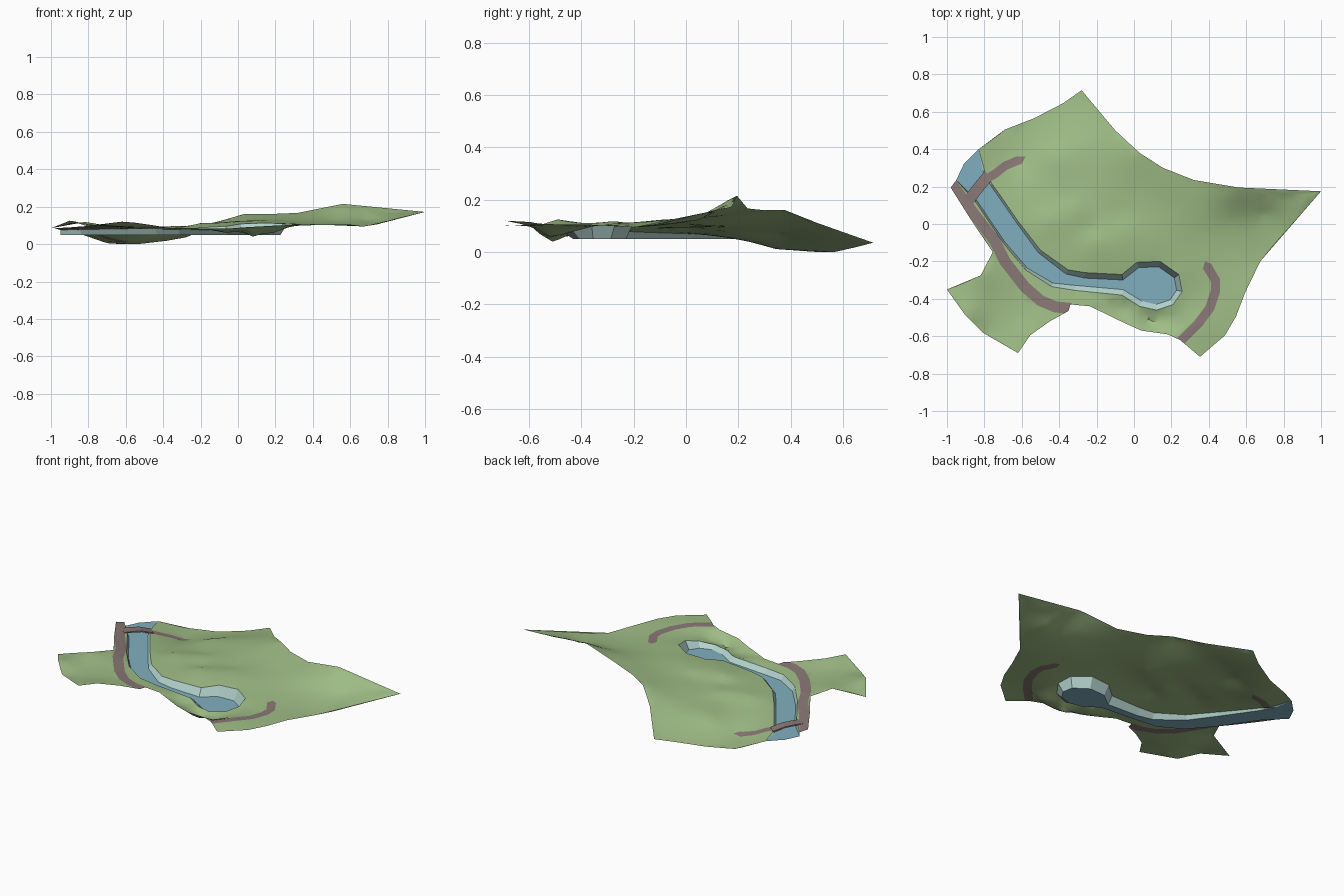
import bpy, bmesh, math
from mathutils import Vector
from mathutils.geometry import delaunay_2d_cdt

if "Cube" in bpy.data.objects:
    bpy.data.objects.remove(bpy.data.objects["Cube"])

WATER_Z = 0.05

def material(name, rgb):
    m = bpy.data.materials.new(name)
    m.diffuse_color = (*rgb, 1)
    m.use_nodes = True
    m.node_tree.nodes["Principled BSDF"].inputs["Base Color"].default_value = m.diffuse_color
    return m

grass = material("grass green", (0.35, 0.51, 0.24))
path = material("path brown", (0.25, 0.187, 0.177))
water = material("water blue", (0.22, 0.43, 0.52))
bank = material("bank pale aqua", (0.45, 0.65, 0.615))

# Outer edge of the land, clockwise from the channel mouth (x, y, z)
OUTER = [(-.83, .40, .05), (-.69, .505, .004), (-.535, .565, 0), (-.38, .645, .018), (-.28, .715, .036),
         (-.10, .50, .112), (.03, .38, .16), (.155, .30, .16), (.32, .235, .167), (.56, .195, .215),
         (1, .175, .172), (.675, -.20, .095), (.595, -.365, .105), (.545, -.495, .105), (.487, -.595, .103),
         (.353, -.71, .10), (.246, -.62, .10), (.18, -.59, .098), (.04, -.57, .09), (-.05, -.53, .083),
         (-.235, -.44, .085), (-.34, -.43, .085), (-.35, -.465, .085), (-.45, -.52, .10), (-.555, -.595, .115),
         (-.62, -.69, .12), (-.81, -.58, .097), (-.90, -.49, .125), (-1, -.35, .085), (-.82, -.275, .118),
         (-.755, -.15, .10), (-.87, .02, .092), (-.98, .195, .085)]
# Rim of the channel and pool, from the west bank round to the east bank
RIM = [(-.95, .235, .075), (-.845, .115, .078), (-.70, -.10, .08), (-.58, -.245, .08), (-.44, -.335, .08),
       (-.315, -.355, .078), (-.065, -.38, .075), (.03, -.44, .07), (.12, -.46, .07), (.21, -.43, .08),
       (.257, -.36, .098), (.24, -.27, .11), (.14, -.20, .113), (.015, -.205, .108), (-.065, -.27, .095),
       (-.26, -.26, .085), (-.353, -.245, .08), (-.50, -.14, .075), (-.62, .015, .07), (-.76, .215, .06),
       (-.80, .29, .055)]
# Spot heights inside: terraces, hollows and ridges
SPOTS = [(.08, -.51, .04), (-.06, -.46, .06), (.19, -.52, .06), (.31, -.54, .108),
         (-.75, -.40, .10), (-.62, -.50, .095), (-.62, .34, .013), (-.68, .40, .012),
         (-.42, .36, .068), (-.46, .43, .033), (-.28, .42, .082), (-.30, .50, .06),
         (-.20, -.09, .112), (-.24, -.03, .092), (-.04, -.02, .12), (-.08, .04, .104),
         (-.45, .03, .092), (-.50, .09, .07), (-.32, .08, .098), (-.36, .14, .08),
         (-.28, .26, .088), (-.10, .25, .115), (.20, .10, .135), (.10, -.08, .125), (.35, -.08, .115),
         (.72, .125, .168), (.70, .06, .128), (.50, .09, .155), (.52, .02, .125),
         (.42, -.33, .102), (.34, -.35, .10)]
ROADS = [[(-.975, .215), (-.86, .06), (-.745, -.09), (-.69, -.20), (-.585, -.335), (-.50, -.41), (-.42, -.443), (-.335, -.452)],
         [(-.80, .235), (-.74, .27), (-.69, .31), (-.62, .34)],
         [(.39, -.225), (.435, -.30), (.435, -.36), (.405, -.45), (.345, -.53), (.25, -.625)]]
HALF = [.03, .023, .025]

# Height field: exact radial interpolation through the known points
known = OUTER + RIM + SPOTS
def solve(a, b):
    n = len(b)
    for i in range(n):
        p = max(range(i, n), key=lambda r: abs(a[r][i]))
        a[i], a[p], b[i], b[p] = a[p], a[i], b[p], b[i]
        for r in range(i + 1, n):
            f = a[r][i] / a[i][i]
            for c in range(i, n):
                a[r][c] -= f * a[i][c]
            b[r] -= f * b[i]
    x = [0] * n
    for i in reversed(range(n)):
        x[i] = (b[i] - sum(a[i][c] * x[c] for c in range(i + 1, n))) / a[i][i]
    return x

def kernel(p, q):
    return math.hypot(p[0] - q[0], p[1] - q[1], .02)

weights = solve([[kernel(p, q) for q in known] for p in known], [p[2] - .09 for p in known])
def height(x, y):
    return max(0, .09 + sum(w * kernel(p, (x, y)) for w, p in zip(weights, known)))

def inside(x, y, poly):
    hit = False
    for a, b in zip(poly, poly[1:] + poly[:1]):
        if (a[1] > y) != (b[1] > y) and x < a[0] + (y - a[1]) * (b[0] - a[0]) / (b[1] - a[1]):
            hit = not hit
    return hit

def offset(line, dist):
    """Shift an open line to its left by dist(point)."""
    pts = [Vector(p[:2]) for p in line]
    out = []
    for i, p in enumerate(pts):
        t = (pts[min(i + 1, len(pts) - 1)] - pts[max(i - 1, 0)]).normalized()
        out.append(p + Vector((-t.y, t.x)) * dist(p))
    return out

def strip(line, half):
    return offset(line, lambda p: half), offset(line, lambda p: -half)

def on_road(x, y):
    q = Vector((x, y))
    for line, half in zip(ROADS, HALF):
        for a, b in zip(line, line[1:]):
            a, b = Vector(a), Vector(b)
            t = min(1, max(0, (q - a).dot(b - a) / (b - a).length_squared))
            if (q - a.lerp(b, t)).length < half:
                return True
    return False

def make(name, verts, faces, mats):
    me = bpy.data.meshes.new(name)
    me.from_pydata(verts, [], faces)
    for m in mats:
        me.materials.append(m)
    ob = bpy.data.objects.new(name, me)
    bpy.context.collection.objects.link(ob)
    return ob

# Land: triangulated outline with the path edges cut in
border = [p[:2] for p in OUTER + RIM]
pts = [Vector(p) for p in border]
edges = [(i, (i + 1) % len(pts)) for i in range(len(pts))]
for line, half in zip(ROADS, HALF):
    left, right = strip(line, half)
    loop = left + right[::-1]
    s, n = len(pts), len(loop)
    pts += loop
    edges += [(s + i, s + (i + 1) % n) for i in range(n)]
pts += [Vector(p[:2]) for p in SPOTS]
for i in range(-25, 26):
    for j in range(-19, 20):
        x, y = i * .04 + .02 * (j % 2), j * .04
        if inside(x, y, border):
            pts.append(Vector((x, y)))
cv, _, cf, *_ = delaunay_2d_cdt(pts, edges, [], 0, 1e-5)
faces, slots = [], []
for f in cf:
    cx, cy = (sum(cv[i][k] for i in f) / len(f) for k in (0, 1))
    if inside(cx, cy, border):
        faces.append(list(f))
        slots.append(1 if on_road(cx, cy) else 0)
land = make("land", [(v.x, v.y, height(v.x, v.y)) for v in cv], faces, [grass, path])
land.data.polygons.foreach_set("material_index", slots)
bm = bmesh.new()
bm.from_mesh(land.data)
bmesh.ops.delete(bm, geom=[v for v in bm.verts if not v.link_faces], context='VERTS')
bm.to_mesh(land.data)
bm.free()
land.select_set(True)
bpy.context.view_layer.objects.active = land
bpy.ops.object.shade_smooth_by_angle(angle=math.radians(35))

# Sloping banks: nearly upright upstream, wider round the pool
rim = RIM + [OUTER[0]]
low = offset(rim, lambda p: .01 + .02 * min(1, max(0, (p.x + .65) / .4)))
low[0], low[-1] = Vector(rim[0][:2]), Vector(rim[-1][:2])
n = len(rim)
make("channel_banks", list(rim) + [(p.x, p.y, WATER_Z) for p in low],
     [(i, i + 1, n + i + 1, n + i) for i in range(n - 1)], [bank])

# Water sheet
surface = [(p.x, p.y, WATER_Z) for p in low] + [(-.91, .32, WATER_Z)]
make("water", surface, [list(range(len(surface)))], [water])

# Footbridge across the channel, slightly arched
left, right = strip([(-.885, .125), (-.855, .165), (-.82, .21), (-.775, .262)], .03)
rise = [.083, .083, .078, .058]
bv = [(p.x, p.y, z) for side in (left, right) for p, z in zip(side, rise)]
bridge = make("bridge", bv, [(i, 4 + i, 5 + i, i + 1) for i in range(3)], [path])
solid = bridge.modifiers.new("thickness", 'SOLIDIFY')
solid.thickness = .008
